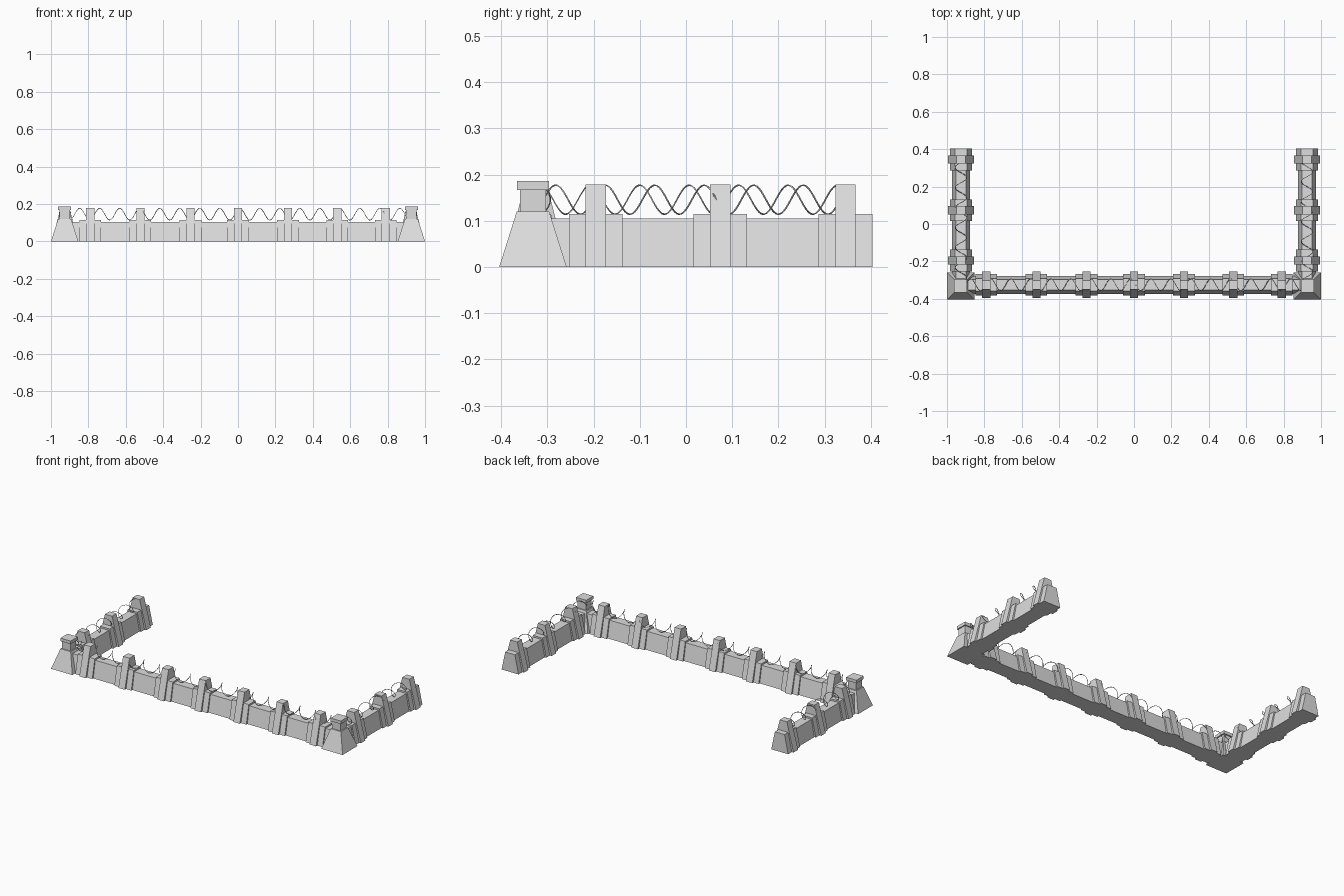
import bpy
import bmesh
from math import cos, sin, pi
from mathutils import Matrix, Vector

cube = bpy.data.objects.get("Cube")
if cube:
    bpy.data.objects.remove(cube, do_unlink=True)

# Single grey for masonry and wire
grey = bpy.data.materials.new("light_grey")
grey.use_nodes = True
colour = (0.73, 0.73, 0.73, 1)
grey.diffuse_color = colour
grey.node_tree.nodes["Principled BSDF"].inputs["Base Color"].default_value = colour


def add_object(name, data, matrix):
    obj = bpy.data.objects.new(name, data)
    data.materials.clear()
    data.materials.append(grey)
    data.transform(matrix)
    bpy.context.collection.objects.link(obj)
    return obj


def frustum(name, matrix, x0, x1, z0, z1, bottom, top, inset=0):
    """Block along x whose y half-width goes from bottom to top."""
    bm = bmesh.new()
    low = [bm.verts.new(p + (z0,)) for p in
           ((x0, -bottom), (x1, -bottom), (x1, bottom), (x0, bottom))]
    high = [bm.verts.new(p + (z1,)) for p in
            ((x0 + inset, -top), (x1 - inset, -top), (x1 - inset, top), (x0 + inset, top))]
    bm.faces.new(low[::-1])
    bm.faces.new(high)
    for i in range(4):
        j = (i + 1) % 4
        bm.faces.new((low[i], low[j], high[j], high[i]))
    mesh = bpy.data.meshes.new(name)
    bm.to_mesh(mesh)
    bm.free()
    return add_object(name, mesh, matrix)


def coil(name, matrix, x0, x1, phase):
    """Spiral of wire along the wall top."""
    radius, height, pitch = 0.0315, 0.1455, 0.107
    steps = int((x1 - x0) / pitch * 20)
    curve = bpy.data.curves.new(name, "CURVE")
    curve.dimensions = "3D"
    curve.bevel_depth = 0.0018
    curve.bevel_resolution = 0
    spline = curve.splines.new("POLY")
    spline.points.add(steps)
    for i, point in enumerate(spline.points):
        x = x0 + (x1 - x0) * i / steps
        a = 2 * pi * (x - x0) / pitch + phase
        point.co = (x, radius * cos(a), height + radius * sin(a), 1)
    temp = bpy.data.objects.new(name + "_path", curve)
    bpy.context.collection.objects.link(temp)
    bpy.context.view_layer.update()
    mesh = bpy.data.meshes.new_from_object(
        temp.evaluated_get(bpy.context.evaluated_depsgraph_get()))
    bpy.data.objects.remove(temp, do_unlink=True)
    mesh.name = name
    return add_object(name, mesh, matrix)


def wall(name, matrix, start, end, posts, wire, phase):
    frustum(name + "_wall", matrix, start, end, 0, 0.105, 0.048, 0.028)
    for i, x in enumerate(posts):
        frustum(f"{name}_buttress_{i}", matrix, x - 0.058, x + 0.058, 0, 0.115, 0.058, 0.033)
        frustum(f"{name}_post_{i}", matrix, x - 0.022, x + 0.022, 0, 0.178, 0.07, 0.024)
    coil(name + "_wire", matrix, wire[0], wire[1], phase)


# Front wall
wall("front", Matrix.Translation((0, -0.325, 0)), -0.92, 0.92,
     (-0.79, -0.522, -0.254, 0, 0.267, 0.531, 0.79), (-0.9, 0.9), -pi / 2)

# Side walls and corner towers
for side, sign, phase in (("left", 1, 0.2), ("right", -1, 2.1)):
    turn = Matrix.Translation((sign * 0.925, 0, 0)) @ Matrix.Rotation(pi / 2, 4, "Z")
    wall(side, turn, -0.33, 0.403, (-0.195, 0.074, 0.345), (-0.305, 0.33), phase)
    corner = Matrix.Translation(Vector((sign * 0.927, -0.331, 0)))
    frustum(side + "_tower_base", corner, -0.073, 0.073, 0, 0.12, 0.073, 0.035, 0.038)
    frustum(side + "_tower_neck", corner, -0.028, 0.028, 0.12, 0.167, 0.028, 0.028)
    frustum(side + "_tower_cap", corner, -0.035, 0.035, 0.167, 0.186, 0.035, 0.035)
